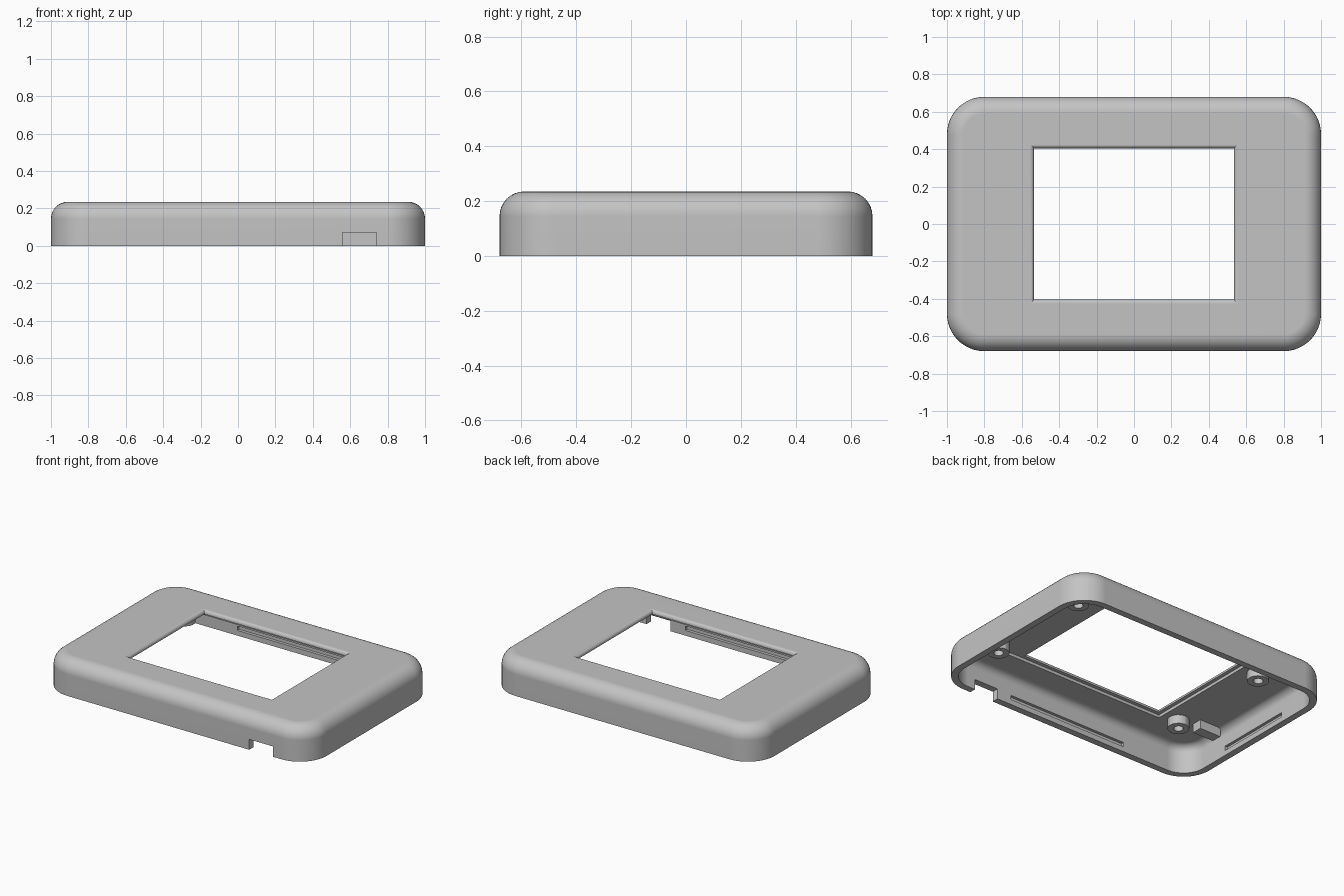
import bpy, bmesh
from math import sin, cos, pi, radians

if "Cube" in bpy.data.objects:
    bpy.data.objects.remove(bpy.data.objects["Cube"])

HX, HY, HEIGHT = 1.0, 0.68, 0.235
CORNER, FILLET, WALL = 0.2, 0.09, 0.045
CEILING = HEIGHT - WALL

grey = bpy.data.materials.new("grey plastic")
grey.use_nodes = True
grey.diffuse_color = (0.55, 0.55, 0.55, 1)
grey.node_tree.nodes["Principled BSDF"].inputs["Base Color"].default_value = grey.diffuse_color


def rounded_ring(hx, hy, r, z, seg, cx=0, cy=0):
    """Outline of a rectangle with corner radius r; seg=0 gives sharp corners."""
    pts = []
    for k, (sx, sy) in enumerate([(1, 1), (-1, 1), (-1, -1), (1, -1)]):
        for i in range(seg + 1):
            a = (k + (i / seg if seg else 0)) * pi / 2
            pts.append((cx + sx * (hx - r) + r * cos(a), cy + sy * (hy - r) + r * sin(a), z))
    return pts


def loft(name, rings):
    """Closed solid through a stack of outlines."""
    bm = bmesh.new()
    loops = [[bm.verts.new(p) for p in ring] for ring in rings]
    n = len(loops[0])
    for a, b in zip(loops, loops[1:]):
        for i in range(n):
            j = (i + 1) % n
            bm.faces.new((a[i], a[j], b[j], b[i]))
    bm.faces.new(loops[0][::-1])
    bm.faces.new(loops[-1])
    bmesh.ops.recalc_face_normals(bm, faces=bm.faces)
    mesh = bpy.data.meshes.new(name)
    bm.to_mesh(mesh)
    bm.free()
    mesh.materials.append(grey)
    obj = bpy.data.objects.new(name, mesh)
    bpy.context.collection.objects.link(obj)
    return obj


def domed_box(name, inset, bottom, top, fillet):
    """Rounded box with a quarter-round upper edge."""
    hx, hy, r = HX - inset, HY - inset, CORNER - inset
    rings = [rounded_ring(hx, hy, r, bottom, 12)]
    for i in range(9):
        a = i / 8 * pi / 2
        d = fillet * (1 - cos(a))
        rings.append(rounded_ring(hx - d, hy - d, r - d, top - fillet + fillet * sin(a), 12))
    return loft(name, rings)


def box(name, x0, x1, y0, y1, z0, z1):
    c = ((x1 - x0) / 2, (y1 - y0) / 2, 0)
    return loft(name, [rounded_ring(*c, z, 0, (x0 + x1) / 2, (y0 + y1) / 2) for z in (z0, z1)])


def activate(obj):
    bpy.ops.object.select_all(action="DESELECT")
    obj.select_set(True)
    bpy.context.view_layer.objects.active = obj


def cut(obj, cutter):
    activate(obj)
    mod = obj.modifiers.new("cut", "BOOLEAN")
    mod.operation, mod.solver, mod.object = "DIFFERENCE", "EXACT", cutter
    bpy.ops.object.modifier_apply(modifier=mod.name)
    bpy.data.objects.remove(cutter)


def finish(obj):
    activate(obj)
    bpy.ops.object.shade_smooth_by_angle(angle=radians(30))
    mod = obj.modifiers.new("even shading", "WEIGHTED_NORMAL")
    mod.keep_sharp = True


# Hollow case shell
shell = domed_box("case_shell", 0, 0, HEIGHT, FILLET)
cut(shell, domed_box("cavity", WALL, -0.1, CEILING, FILLET - WALL + 0.005))

# Shallow display pocket in the ceiling
cut(shell, box("pocket", -0.56, 0.78, -0.43, 0.43, 0.1, 0.21))

# Display window with a rounded upper lip
LIP = 0.02
window = [rounded_ring(0.535, 0.405, 0, 0.05, 0)]
for i in range(7):
    a = i / 6 * pi / 2
    d = LIP * (1 - cos(a))
    window.append(rounded_ring(0.535 + d, 0.405 + d, 0, HEIGHT - LIP + LIP * sin(a), 0))
window.append(rounded_ring(0.535 + LIP, 0.405 + LIP, 0, HEIGHT + 0.1, 0))
cut(shell, loft("window", window))

# Cable notch in the front wall
cut(shell, box("notch", 0.56, 0.74, -0.8, -0.6, -0.1, 0.07))

# Snap grooves inside the four walls
GX, GY, DEPTH = HX - WALL, HY - WALL, 0.02
for s in (-1, 1):
    ys = sorted((s * (GY - 0.05), s * (GY + DEPTH)))
    xs = sorted((s * (GX - 0.05), s * (GX + DEPTH)))
    cut(shell, box("groove", -0.45, 0.45, *ys, 0.035, 0.065))
    cut(shell, box("groove", *xs, -0.27, 0.27, 0.035, 0.065))
finish(shell)

# Screw posts with blind holes
for side, x in (("left", 0.77), ("right", -0.67)):
    for end, y in (("front", -0.375), ("back", 0.385)):
        profile = [(0.067, 0.22), (0.067, 0.13), (0.03, 0.13), (0.03, 0.2)]
        finish(loft(f"screw_post_{end}_{side}",
                    [rounded_ring(r, r, r * 0.999, z, 6, x, y) for r, z in profile]))

# Support block beside the front right post
finish(box("support_block", -0.93, -0.77, -0.355, -0.285, 0.13, CEILING + 0.01))
